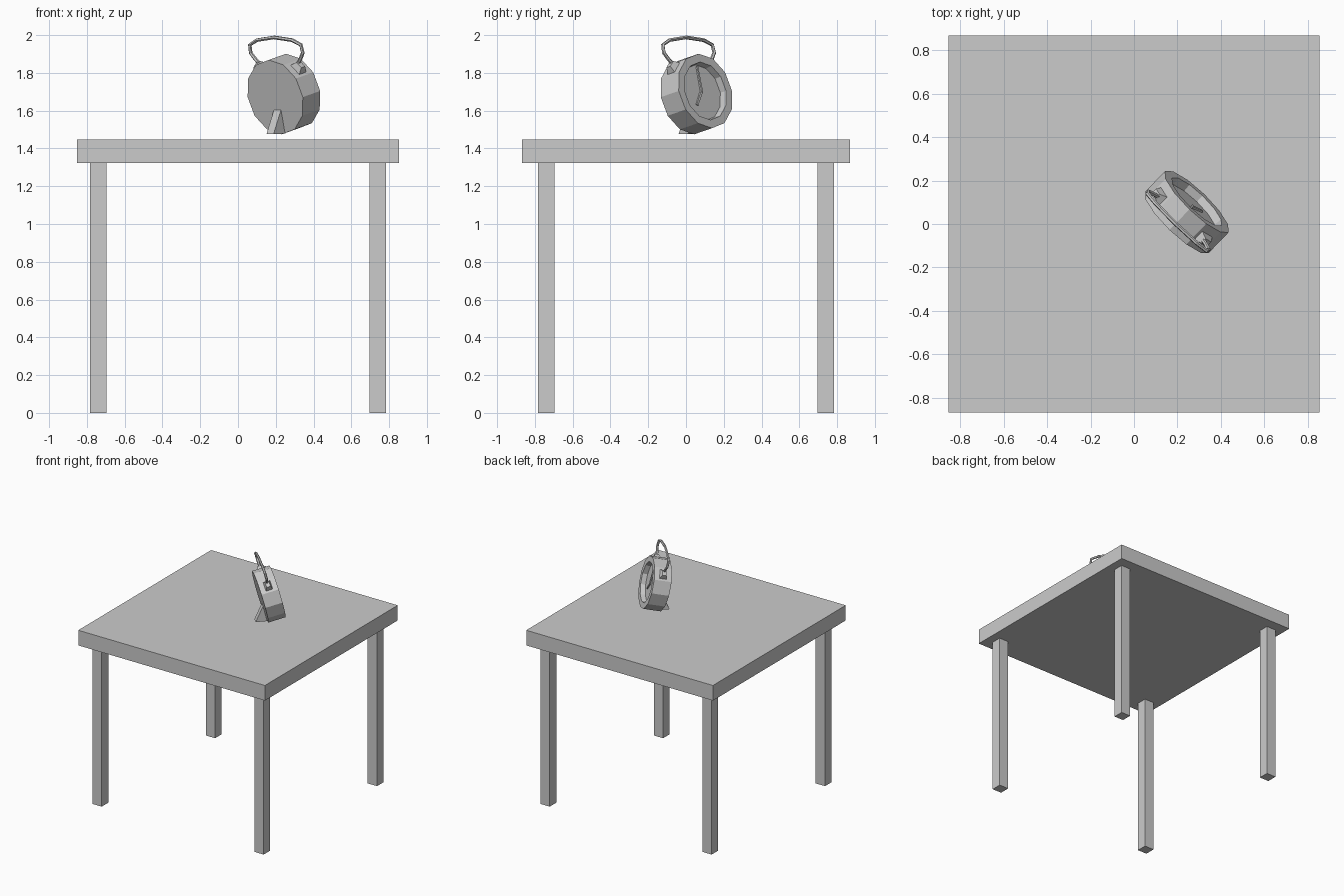
import bpy, bmesh
from math import sin, cos, pi, radians
from mathutils import Matrix, Vector

if "Cube" in bpy.data.objects:
    bpy.data.objects.remove(bpy.data.objects["Cube"])

# Clock frame: local x = sideways, local y = dial direction, local z = up (leaning back)
CLOCK = (Matrix.Translation((0.243, 0.055, 1.688))
         @ Matrix.Rotation(radians(-44), 4, 'Z') @ Matrix.Rotation(radians(14), 4, 'X'))


def finish(name, bm, matrix=Matrix()):
    bmesh.ops.recalc_face_normals(bm, faces=bm.faces)
    mesh = bpy.data.meshes.new(name)
    bm.to_mesh(mesh)
    bm.free()
    obj = bpy.data.objects.new(name, mesh)
    obj.matrix_world = matrix
    bpy.context.collection.objects.link(obj)
    return obj


def box(name, centre, size, matrix=Matrix(), taper=1.0):
    bm = bmesh.new()
    bmesh.ops.create_cube(bm, size=1)
    for v in bm.verts:
        k = taper if v.co.z > 0 else 1.0
        v.co = Vector((v.co.x * size[0] * k, v.co.y * size[1] * k, v.co.z * size[2])) + Vector(centre)
    return finish(name, bm, matrix)


def lathe(name, profile, sides, matrix):
    # rings of (radius, y) around local y, capped at both ends
    bm = bmesh.new()
    rings = [[bm.verts.new((r * sin(2 * pi * i / sides), y, r * cos(2 * pi * i / sides)))
              for i in range(sides)] for r, y in profile]
    for a, b in zip(rings, rings[1:]):
        for i in range(sides):
            j = (i + 1) % sides
            bm.faces.new((a[i], a[j], b[j], b[i]))
    bm.faces.new(rings[0])
    bm.faces.new(rings[-1])
    return finish(name, bm, matrix)


# Table
box("table_top", (0, 0, 1.3855), (1.706, 1.734, 0.125))
for sx, side in ((-1, "left"), (1, "right")):
    for sy, end in ((-1, "front"), (1, "back")):
        box(f"{end}_{side}_leg", (sx * 0.74, sy * 0.74, 0.6615), (0.085, 0.085, 1.323))

# Clock case with recessed dial
lathe("clock_case", [(0.203, -0.068), (0.203, 0.068), (0.158, 0.068), (0.152, 0.03)], 12, CLOCK)


# Clock hands
def hand(name, x, z, width, y):
    length = Vector((x, z)).length
    turn = Matrix.Rotation(Vector((x, z)).angle_signed(Vector((0, 1))) * -1, 4, 'Y')
    d = Vector((x, 0, z)).normalized()
    if (turn @ Vector((0, 0, 1))).dot(d) < 0.99:
        turn = turn.inverted()
    box(name, (0, y, length / 2), (width, 0.01, length), CLOCK @ turn, 0.8)


hand("minute_hand", 0.0, 0.14, 0.012, 0.04)
hand("hour_hand", 0.048, -0.068, 0.014, 0.036)

# Handle mounts on the upper side facets
for s, side in ((-1, "left"), (1, "right")):
    box(f"{side}_handle_mount", (0, 0, 0.211), (0.075, 0.055, 0.036),
        CLOCK @ Matrix.Rotation(s * pi / 4, 4, 'Y'), 0.55)

# Carrying handle
half = [(0.145, 0.170), (0.165, 0.190), (0.192, 0.225), (0.188, 0.268), (0.13, 0.294)]
path = [(-x, z) for x, z in half] + [(0, 0.309)] + [(x, z) for x, z in reversed(half)]
curve = bpy.data.curves.new("carrying_handle", 'CURVE')
curve.dimensions = '3D'
curve.bevel_depth = 0.01
curve.bevel_resolution = 1
curve.use_fill_caps = True
spline = curve.splines.new('POLY')
spline.points.add(len(path) - 1)
for p, (x, z) in zip(spline.points, path):
    p.co = (x, 0, z, 1)
spline.use_smooth = False
handle = bpy.data.objects.new("carrying_handle", curve)
handle.matrix_world = CLOCK
bpy.context.collection.objects.link(handle)

# Rear stand wedge
bm = bmesh.new()
tri = [(-0.066, -0.067), (-0.153, -0.179), (-0.066, -0.2)]
a, b = [[bm.verts.new((x, y, z)) for y, z in tri] for x in (-0.026, 0.026)]
bm.faces.new(a)
bm.faces.new(b)
for i in range(3):
    j = (i + 1) % 3
    bm.faces.new((a[i], a[j], b[j], b[i]))
finish("rear_stand", bm, CLOCK)
